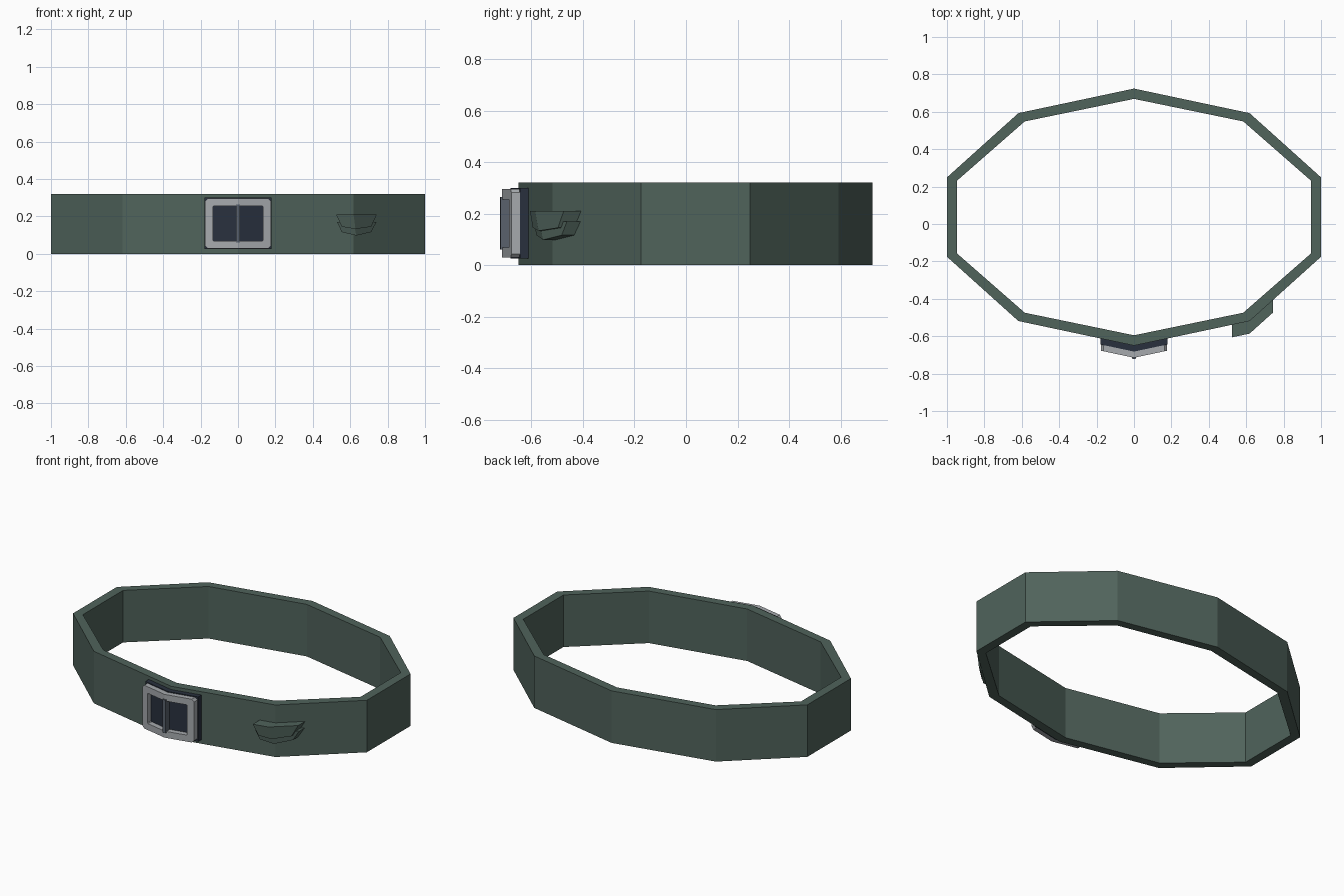
import bpy, bmesh
from math import sin, cos, pi

if "Cube" in bpy.data.objects:
    bpy.data.objects.remove(bpy.data.objects["Cube"])


def material(name, rgb):
    m = bpy.data.materials.new(name)
    m.diffuse_color = (*rgb, 1)
    m.use_nodes = True
    m.node_tree.nodes["Principled BSDF"].inputs["Base Color"].default_value = m.diffuse_color
    return m


GREEN = material("belt_green", (0.08, 0.125, 0.105))
DARK = material("dark_backing", (0.022, 0.03, 0.048))
SILVER = material("silver", (0.38, 0.40, 0.42))
STEEL = material("steel", (0.10, 0.12, 0.15))


def make(name, verts, faces, mat):
    bm = bmesh.new()
    vs = [bm.verts.new(v) for v in verts]
    for f in faces:
        bm.faces.new([vs[i] for i in f])
    bmesh.ops.recalc_face_normals(bm, faces=bm.faces)
    me = bpy.data.meshes.new(name)
    bm.to_mesh(me)
    bm.free()
    me.materials.append(mat)
    ob = bpy.data.objects.new(name, me)
    bpy.context.collection.objects.link(ob)
    return ob


def skin(name, loops, mat, wrap=False):
    """Join equal-length closed loops; wrap into a ring or cap both ends."""
    n, k = len(loops[0]), len(loops)
    faces = []
    for a in range(k if wrap else k - 1):
        b = (a + 1) % k
        faces += [(a*n + i, a*n + (i+1) % n, b*n + (i+1) % n, b*n + i) for i in range(n)]
    if not wrap:
        faces += [tuple(range(n)), tuple(range((k-1)*n, k*n))]
    return make(name, [v for l in loops for v in l], faces, mat)


# Ten-sided belt strap
CY, H = 0.037, 0.32


def decagon(rx, ry, z):
    return [(rx*cos(pi/2 + i*pi/5), CY + ry*sin(pi/2 + i*pi/5), z) for i in range(10)]


OUT, INN = (1.0515, 0.687), (0.994, 0.632)
skin("belt_strap", [decagon(*OUT, 0), decagon(*OUT, H), decagon(*INN, H), decagon(*INN, 0)],
     GREEN, wrap=True)


def belt_y(x):
    """Y of the front outer surface of the strap."""
    x = abs(x)
    return -0.65 + 0.212*x if x < 0.618 else -0.519 + 0.898*(x - 0.618)


# Buckle, bent along the front corner of the strap
def rounded(hx, hz, c, depth, zc=0.162):
    pts = [(0, hz), (hx-c, hz), (hx, hz-c), (hx, c-hz), (hx-c, -hz),
           (0, -hz), (c-hx, -hz), (-hx, c-hz), (-hx, hz-c), (c-hx, hz)]
    return [(x, belt_y(x) - depth, zc + z) for x, z in pts]


def slab(name, xs, z0, z1, d0, d1, mat):
    loops = [[(x, belt_y(x)-d0, z0), (x, belt_y(x)-d1, z0),
              (x, belt_y(x)-d1, z1), (x, belt_y(x)-d0, z1)] for x in xs]
    return skin(name, loops, mat)


slab("buckle_backing", (-0.18, 0, 0.18), 0.025, 0.30, -0.003, 0.032, DARK)
skin("buckle_frame", [rounded(0.176, 0.133, 0.014, 0.03), rounded(0.176, 0.133, 0.014, 0.065),
                      rounded(0.135, 0.093, 0.004, 0.065), rounded(0.135, 0.093, 0.004, 0.03)],
     SILVER, wrap=True)
slab("buckle_prong", (-0.011, 0, 0.011), 0.06, 0.265, 0.028, 0.072, STEEL)


# Two overlapping tapered layers of the strap keeper, folded round the corner
def keeper(name, top, bottom, zt, zb, depth):
    loops = [[(a, belt_y(a)+0.004, zt), (a, belt_y(a)-depth, zt),
              (b, belt_y(b)-depth*0.93, z), (b, belt_y(b)+0.004, z)]
             for a, b, z in zip(top, bottom, zb)]
    return skin(name, loops, GREEN)


keeper("keeper_upper", (0.525, 0.618, 0.742), (0.555, 0.628, 0.712), 0.21,
       (0.145, 0.133, 0.145), 0.067)
keeper("keeper_lower", (0.53, 0.618, 0.74), (0.555, 0.632, 0.712), 0.17,
       (0.116, 0.098, 0.116), 0.052)
